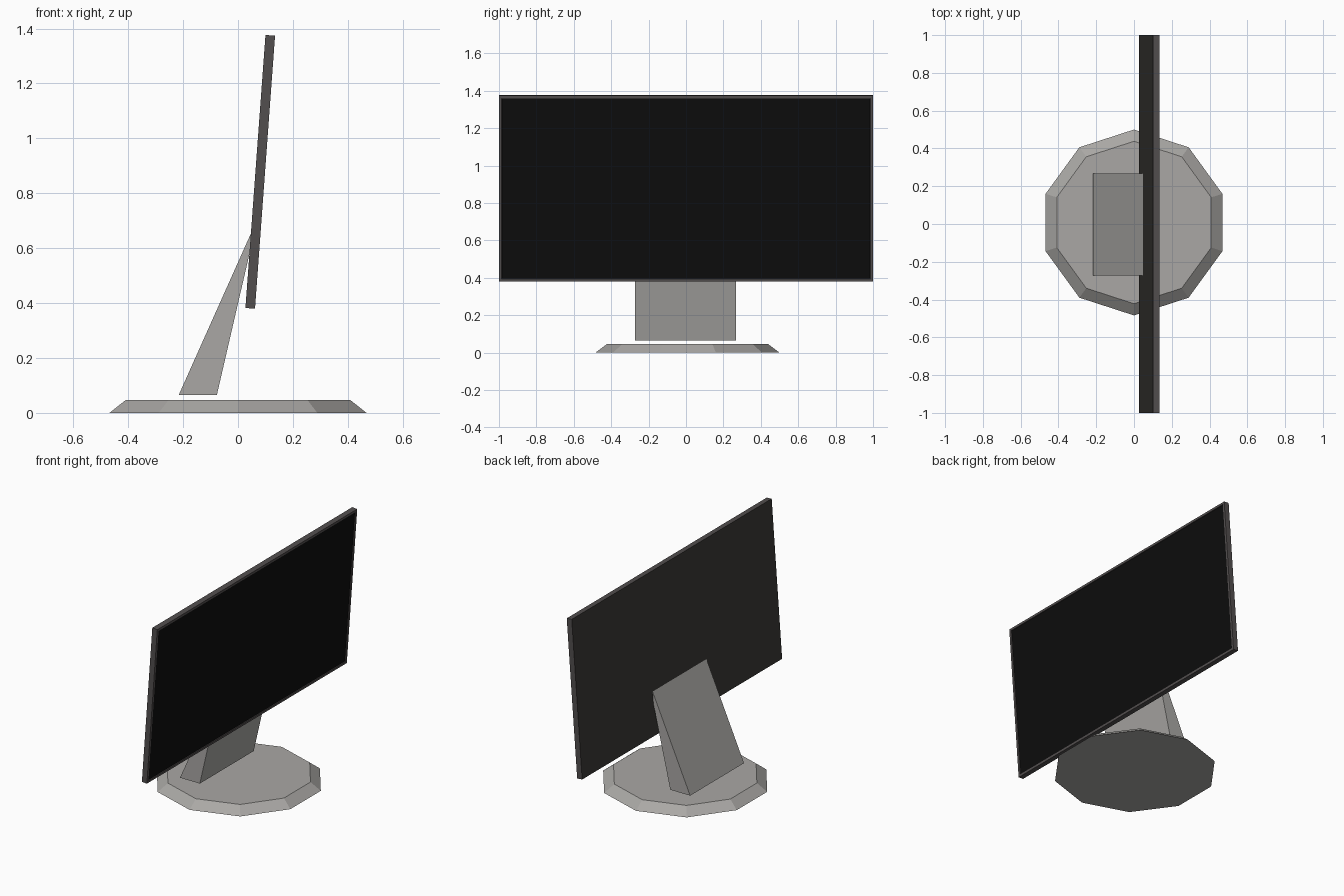
import bpy, bmesh, math
from mathutils import Matrix

if "Cube" in bpy.data.objects:
    bpy.data.objects.remove(bpy.data.objects["Cube"])


def mat(name, r, g, b):
    m = bpy.data.materials.new(name)
    m.diffuse_color = (r, g, b, 1)
    m.use_nodes = True
    m.node_tree.nodes["Principled BSDF"].inputs["Base Color"].default_value = m.diffuse_color
    return m


STAND = mat("warm grey", 0.40, 0.39, 0.375)
FRAME = mat("dark grey", 0.085, 0.077, 0.077)
BACK = mat("charcoal", 0.046, 0.043, 0.039)
GLASS = mat("screen black", 0.004, 0.004, 0.004)


def finish(name, bm, mats):
    bmesh.ops.recalc_face_normals(bm, faces=bm.faces)
    me = bpy.data.meshes.new(name)
    bm.to_mesh(me)
    bm.free()
    for m in mats:
        me.materials.append(m)
    ob = bpy.data.objects.new(name, me)
    bpy.context.collection.objects.link(ob)
    return ob


def loft(name, lower, upper, mats):
    """Closed solid between two rings with the same number of points."""
    bm = bmesh.new()
    a = [bm.verts.new(p) for p in lower]
    b = [bm.verts.new(p) for p in upper]
    bm.faces.new(a)
    bm.faces.new(b)
    n = len(a)
    for i in range(n):
        j = (i + 1) % n
        bm.faces.new((a[i], a[j], b[j], b[i]))
    return finish(name, bm, mats)


def decagon(r, z):
    return [(r * math.sin(i * math.pi / 5), 0.008 + r * math.cos(i * math.pi / 5), z)
            for i in range(10)]


# Ten-sided foot with a sloping rim
loft("foot", decagon(0.492, 0), decagon(0.43, 0.047), [STAND])

# Wedge-shaped neck leaning into the back of the panel
profile = [(-0.216, 0.065), (-0.077, 0.065), (0.050, 0.615), (0.053, 0.667)]
loft("neck", [(x, -0.272, z) for x, z in profile],
     [(x, 0.267, z) for x, z in profile], [STAND])

# Tilted panel: frame, darker back, slightly recessed screen
bm = bmesh.new()
bmesh.ops.create_cube(bm, size=1, matrix=Matrix.Diagonal((0.035, 2.0, 0.997, 1)))
bm.normal_update()
for f in bm.faces:
    if f.normal.x < -0.5:
        f.material_index = 1
front = next(f for f in bm.faces if f.normal.x > 0.5)
bmesh.ops.inset_region(bm, faces=[front], thickness=0.02)
bmesh.ops.inset_region(bm, faces=[front], thickness=0.002, depth=-0.004)
front.material_index = 2
panel = finish("panel", bm, [FRAME, BACK, GLASS])
panel.location = (0.081, 0, 0.878)
panel.rotation_euler = (0, math.radians(4.2), 0)
